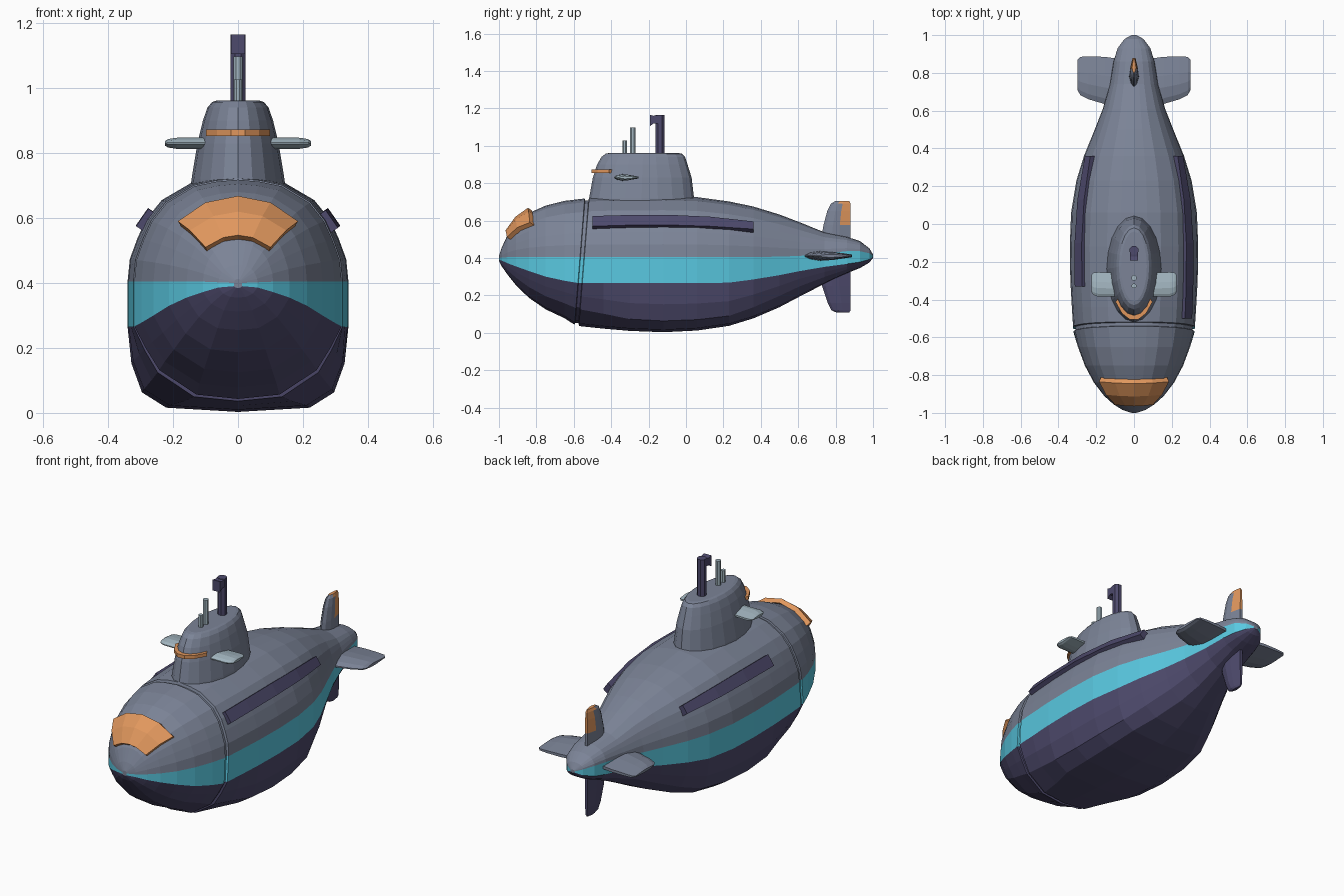
import bpy, bmesh
from math import sin, cos, pi, radians
from mathutils import Vector


def mat(name, rgb):
    m = bpy.data.materials.new(name)
    m.diffuse_color = (*rgb, 1)
    return m


SLATE = mat("slate", (0.20, 0.23, 0.31))
PURPLE = mat("dark_purple", (0.075, 0.068, 0.15))
CYAN = mat("cyan", (0.10, 0.58, 0.75))
ORANGE = mat("orange", (0.75, 0.31, 0.11))
PALE = mat("pale_blue", (0.36, 0.46, 0.52))


def loft(name, rings, mats, pick=None, caps=True):
    """Skin closed rings; pick(index_in_ring, centre) gives the material slot."""
    bm = bmesh.new()
    vs = [[bm.verts.new(p) for p in r] for r in rings]
    n = len(rings[0])
    for a, b in zip(vs, vs[1:]):
        for i in range(n):
            j = (i + 1) % n
            f = bm.faces.new((a[i], a[j], b[j], b[i]))
            if pick:
                f.material_index = pick(i, f.calc_center_median())
    if caps:
        for r in (vs[0], vs[-1]):
            f = bm.faces.new(r)
            if pick:
                f.material_index = pick(0, f.calc_center_median())
    bmesh.ops.recalc_face_normals(bm, faces=bm.faces)
    me = bpy.data.meshes.new(name)
    bm.to_mesh(me)
    bm.free()
    for m in mats:
        me.materials.append(m)
    ob = bpy.data.objects.new(name, me)
    bpy.context.collection.objects.link(ob)
    return ob


# Hull: stations are y, half width, top, stripe top, stripe bottom, keel
STATIONS = [
    (-1.0, .012, .412, .40, .39, .385), (-.985, .06, .455, .402, .386, .355),
    (-.955, .108, .522, .404, .372, .312), (-.91, .158, .585, .405, .355, .255),
    (-.84, .212, .64, .405, .33, .187), (-.75, .26, .68, .405, .30, .125),
    (-.65, .297, .705, .405, .278, .078), (-.569, .319, .718, .405, .266, .043),
    (-.566, .311, .708, .405, .266, .053), (-.548, .311, .708, .405, .266, .053),
    (-.545, .322, .722, .405, .266, .036),
    (-.44, .329, .726, .405, .265, .022), (-.30, .337, .728, .405, .265, .010),
    (-.12, .34, .73, .405, .265, .003), (.06, .333, .725, .405, .265, .012),
    (.23, .305, .702, .405, .268, .037), (.36, .265, .675, .405, .285, .077),
    (.5, .208, .632, .407, .308, .137), (.61, .165, .59, .411, .33, .195),
    (.74, .128, .537, .424, .352, .262), (.86, .108, .513, .436, .368, .318),
    (.93, .087, .49, .436, .378, .346), (.98, .05, .452, .425, .392, .375),
    (1.0, .012, .418, .412, .405, .40)]
UPPER = [(0, 1), (.21, .98), (.42, .935), (.69, .77), (.83, .59), (.91, .41), (.98, .21), (1, 0)]
BOXY = [(1, 0), (.965, .43), (.87, .77), (.65, .95), (0, 1)]
ROUND = [(1, 0), (.89, .30), (.76, .6), (.40, .94), (0, 1)]


def hull_ring(y, w, top, s1, s0, keel):
    b = max(0, min(1, (y + .57) / .3, (.6 - y) / .35))
    half = [(u * w, s1 + v * (top - s1)) for u, v in UPPER]
    for (ua, va), (ub, vb) in zip(ROUND, BOXY):
        u, v = ua + (ub - ua) * b, va + (vb - va) * b
        half.append((u * w, s0 + v * (keel - s0)))
    pts = half + [(-x, z) for x, z in half[-2:0:-1]]
    tilt = .08 if -.6 < y < -.5 else 0        # the bow seam leans back
    return [(x, y + tilt * (z - .38), z) for x, z in pts]


NU = len(UPPER)
NH = NU + len(BOXY) - 1


def hull_colour(i, c):
    k = i if i < NH else 2 * NH - 1 - i
    return 0 if k < NU - 1 else 1 if k == NU - 1 else 2


loft("hull", [hull_ring(*s) for s in STATIONS], [SLATE, CYAN, PURPLE], hull_colour)

# Sail: z, half width, front y, back y
SAIL = [(.66, .15, -.525, .05), (.72, .143, -.518, .043), (.83, .125, -.498, .03),
        (.90, .108, -.475, .008), (.94, .094, -.452, -.005), (.957, .08, -.43, -.02),
        (.961, .068, -.41, -.04)]
N = 20
loft("sail", [[(w * sin(2 * pi * i / N), (f + b) / 2 - (b - f) / 2 * cos(2 * pi * i / N), z)
               for i in range(N)] for z, w, f, b in SAIL], [SLATE])

# Sail window band wrapped round the front
band = []
for d in range(-50, 51, 20):
    a = radians(d)
    o = (.128 * sin(a), -.235 - .275 * cos(a))
    n = (.108 * sin(a), -.235 - .245 * cos(a))
    band.append([(*n, .853), (*o, .853), (*o, .872), (*n, .872)])
loft("sail_window", band, [ORANGE])

# Bow window: curved plate on the nose
outer = [(.185, .59), (.10, .648), (0, .668)]
inner = [(.10, .51), (.045, .54), (0, .547)]
rows = []
for (xo, zo), (xi, zi), yo, yi in zip(outer, inner, (-.835, -.842, -.845), (-.957, -.963, -.965)):
    mid = ((xo + xi) / 2 * 1.04, (yo + yi) / 2 - .008, (zo + zi) / 2 + .012)
    front = [(xo, yo, zo), mid, (xi, yi, zi)]
    rows.append(front + [(x * .95, y + .022, z - .015) for x, y, z in reversed(front)])
rows += [[(-x, y, z) for x, y, z in r] for r in rows[-2::-1]]
loft("bow_window", rows, [ORANGE])


# Side rails: the left one starts further aft
def rail(name, side, path):
    out, along = Vector((.82, 0, .57)), Vector((-.57, 0, .82))
    rings = []
    for x, y, z, h in path:
        c = Vector((x, y, z))
        ring = [c + out * a + along * b for a, b in
                ((-.03, -h), (.012, -h), (.012, h), (-.03, h))]
        rings.append([(side * p.x, p.y, p.z) for p in ring])
    loft(name, rings, [PURPLE])


rail("right_rail", 1, [(.279, -.5, .59, .033), (.285, -.33, .595, .033), (.286, -.1, .597, .033),
                       (.272, .13, .588, .031), (.236, .36, .568, .025)])
rail("left_rail", -1, [(.285, -.33, .595, .033), (.286, -.1, .597, .033),
                       (.272, .13, .588, .031), (.236, .36, .568, .025)])

# Fins: lens-shaped sections given as span, leading y, trailing y, half thickness
LENS = [(0, .15), (.12, .65), (.35, 1), (.6, .85), (1, .3)]


def fin(name, sections, mats, place, pick=None):
    rings = []
    for s, y0, y1, t in sections:
        side = [(y0 + (y1 - y0) * u, t * k) for u, k in LENS]
        rings.append([place(s, y, k) for y, k in side + [(y, -k) for y, k in reversed(side)]])
    loft(name, rings, mats, pick)


for label, sx in (("right", 1), ("left", -1)):
    fin(label + "_stern_plane",
        [(.05, .625, .87, .026), (.155, .635, .885, .026), (.24, .66, .887, .022),
         (.285, .683, .885, .016), (.299, .71, .87, .008)],
        [SLATE], lambda s, y, t: (sx * s, y, .411 + t))
    fin(label + "_sail_plane",
        [(.08, -.385, -.26, .018), (.19, -.385, -.255, .017), (.215, -.375, -.258, .013),
         (.225, -.36, -.27, .007)],
        [PALE], lambda s, y, t: (sx * s, y, .83 + t))

fin("upper_rudder",
    [(.46, .715, .88, .026), (.575, .735, .88, .025), (.65, .755, .88, .022),
     (.69, .775, .88, .017), (.705, .80, .873, .010)],
    [SLATE, ORANGE], lambda s, y, t: (t, y, s),
    lambda i, c: 1 if c.z > .575 and c.y > .825 else 0)
fin("lower_rudder",
    [(.36, .71, .88, .026), (.25, .728, .88, .025), (.16, .758, .88, .022),
     (.12, .778, .88, .016), (.108, .805, .872, .009)],
    [PURPLE], lambda s, y, t: (t, y, s))


# Masts
def mast(name, y, r, top, m):
    loft(name, [[(r * cos(pi * i / 4 + pi / 8), y + r * sin(pi * i / 4 + pi / 8), z)
                 for i in range(8)] for z in (.94, top)], [m])


mast("tall_mast", -.285, .015, 1.097, PALE)
mast("short_mast", -.328, .013, 1.027, PALE)
mast("periscope", -.139, .025, 1.165, PURPLE)
loft("periscope_head", [[(-.022, y, a), (.022, y, a), (.022, y, b), (-.022, y, b)]
                        for y, a, b in ((-.14, 1.12, 1.165), (-.172, 1.12, 1.16), (-.192, 1.105, 1.165))],
     [PURPLE])
